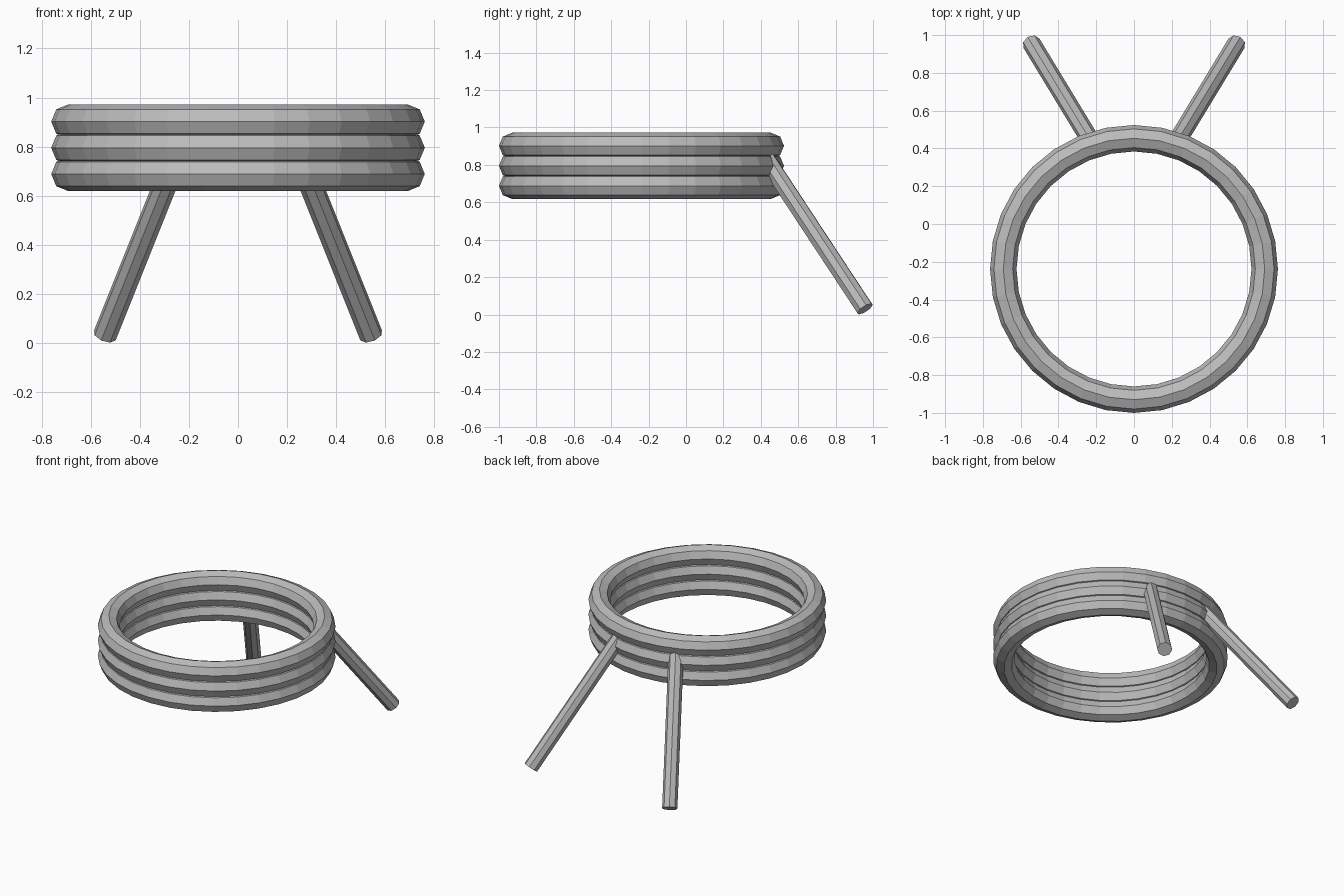
import bpy
from math import cos, sin, tau
from mathutils import Vector

cube = bpy.data.objects.get("Cube")
if cube:
    bpy.data.objects.remove(cube, do_unlink=True)

# Single grey metal
metal = bpy.data.materials.new("grey_metal")
metal.use_nodes = True
GREY = (0.5, 0.5, 0.5, 1)
metal.diffuse_color = GREY
metal.node_tree.nodes["Principled BSDF"].inputs["Base Color"].default_value = GREY

RING_Y = -0.238
RING_RADIUS, WIRE_RADIUS = 0.692, 0.07


def finish(name):
    obj = bpy.context.object
    obj.name = name
    obj.data.materials.append(metal)
    bpy.ops.object.shade_flat()
    return obj


# Three stacked, slightly overlapping coils
for name, z in (("lower_coil", 0.688), ("middle_coil", 0.795), ("upper_coil", 0.902)):
    bpy.ops.mesh.primitive_torus_add(
        major_segments=32, minor_segments=8,
        major_radius=RING_RADIUS, minor_radius=WIRE_RADIUS,
        location=(0, RING_Y, z))
    finish(name)

# Two straight arms splaying out and down from the back of the coils
for side, name in ((1, "left_arm"), (-1, "right_arm")):
    top = Vector((side * 0.223, 0.43, 0.83))
    tip = Vector((side * 0.543, 0.957, 0.03))
    axis = tip - top
    bpy.ops.mesh.primitive_cylinder_add(
        vertices=8, radius=0.049, depth=axis.length,
        location=(top + tip) / 2,
        rotation=axis.to_track_quat("Z", "Y").to_euler())
    finish(name)
